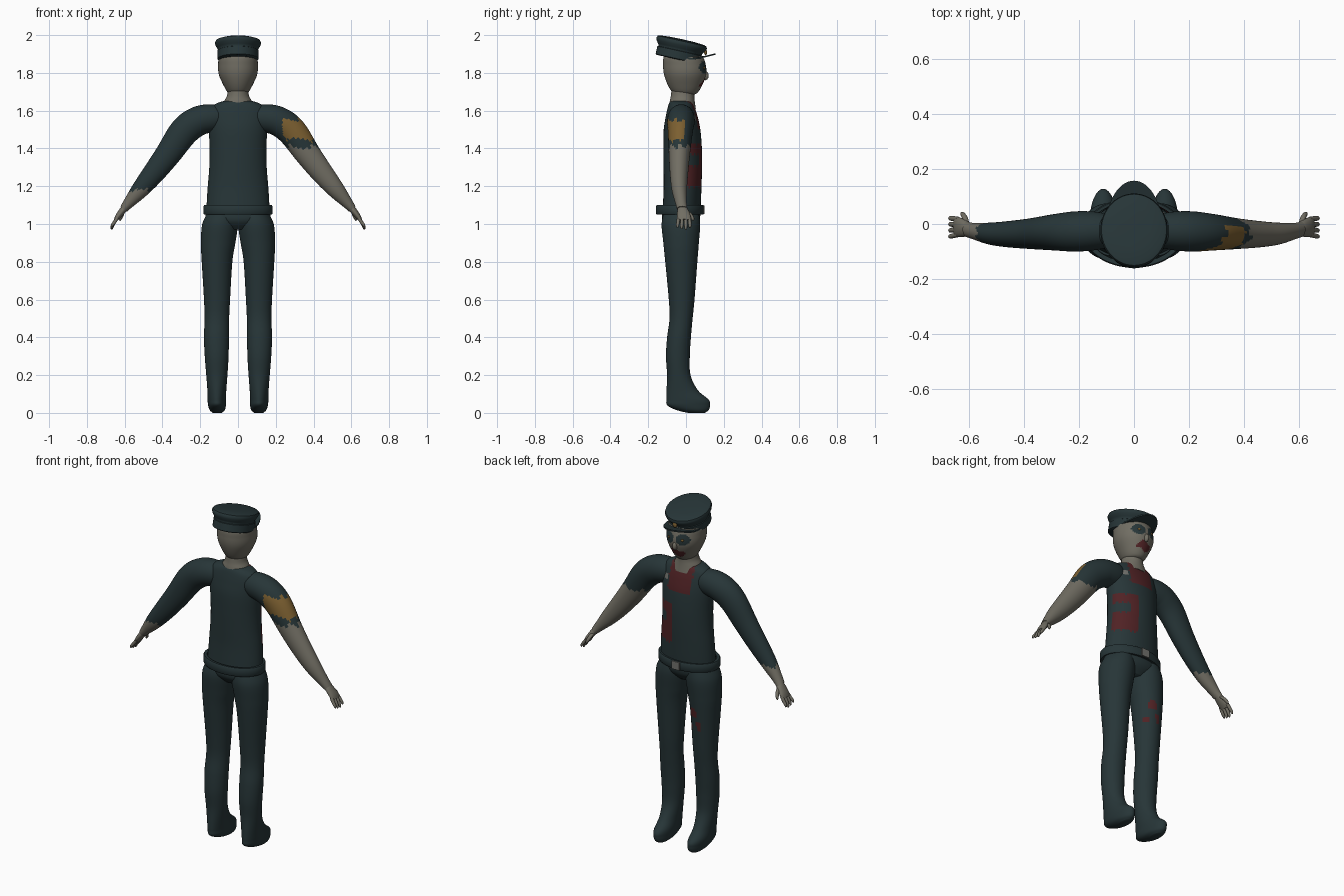
import bpy, bmesh, math
from mathutils import Vector, Matrix

if "Cube" in bpy.data.objects:
    bpy.data.objects.remove(bpy.data.objects["Cube"])

# ---- flat colours (linear) ----
def mat(name, r, g, b):
    m = bpy.data.materials.new(name)
    m.diffuse_color = (r, g, b, 1)
    m.use_nodes = True
    m.node_tree.nodes["Principled BSDF"].inputs["Base Color"].default_value = m.diffuse_color
    return m

CLOTH, SKIN, RED, GOLD, GREY = range(5)
MATS = [mat("uniform_teal", .020, .036, .039), mat("pale_skin", .165, .155, .125),
        mat("stain_red", .080, .016, .018), mat("dull_gold", .20, .115, .030),
        mat("buckle_grey", .17, .17, .155)]


def finish(bm, name, color=CLOTH, angle=50):
    """Turn a bmesh into a smooth object; color is an index or a rule on face centres."""
    bmesh.ops.recalc_face_normals(bm, faces=bm.faces)
    for f in bm.faces:
        f.material_index = color(f.calc_center_median()) if callable(color) else color
    me = bpy.data.meshes.new(name)
    bm.to_mesh(me)
    bm.free()
    for m in MATS:
        me.materials.append(m)
    ob = bpy.data.objects.new(name, me)
    bpy.context.collection.objects.link(ob)
    bpy.ops.object.select_all(action='DESELECT')
    ob.select_set(True)
    bpy.context.view_layer.objects.active = ob
    bpy.ops.object.shade_smooth_by_angle(angle=math.radians(angle))
    return ob


def spline(keys, n):
    """Catmull-Rom through tuples, n steps between neighbours."""
    out = []
    for i in range(len(keys) - 1):
        p0, p1, p2, p3 = (keys[max(0, min(len(keys) - 1, i + k))] for k in (-1, 0, 1, 2))
        for s in range(n):
            t = s / n
            out.append([.5 * (2 * b + (c - a) * t + (2 * a - 5 * b + 4 * c - d) * t * t
                              + (3 * b - a - 3 * c + d) * t ** 3)
                        for a, b, c, d in zip(p0, p1, p2, p3)])
    out.append(list(keys[-1]))
    return out


def skin_rings(bm, rings, caps=True):
    vs = [[bm.verts.new(p) for p in r] for r in rings]
    n = len(vs[0])
    for a, b in zip(vs, vs[1:]):
        for j in range(n):
            bm.faces.new((a[j], a[(j + 1) % n], b[(j + 1) % n], b[j]))
    if caps:
        bm.faces.new(vs[0])
        bm.faces.new(vs[-1])


def loft(name, keys, seg=40, n=6, color=CLOTH, follow=False):
    """Keys are (x, y, z, half width, half depth); follow turns rings along the path."""
    ks = spline(keys, n)
    rings = []
    for i, (x, y, z, a, b) in enumerate(ks):
        c, u = Vector((x, y, z)), Vector((1, 0, 0))
        if follow:
            d = Vector(ks[min(i + 1, len(ks) - 1)][:3]) - Vector(ks[max(i - 1, 0)][:3])
            u = Vector((d.z, 0, -d.x)).normalized()
        rings.append([c + u * a * math.cos(q) + Vector((0, b * math.sin(q), 0))
                      for q in (2 * math.pi * j / seg for j in range(seg))])
    bm = bmesh.new()
    skin_rings(bm, rings)
    return finish(bm, name, color)


def blob(name, loc, size, color):
    bm = bmesh.new()
    bmesh.ops.create_uvsphere(bm, u_segments=16, v_segments=10, radius=1)
    bmesh.ops.transform(bm, verts=bm.verts,
                        matrix=Matrix.Translation(loc) @ Matrix.Diagonal((*size, 1)))
    return finish(bm, name, color)


def inside(a, b, ca, cb, ra, rb):
    return ((a - ca) / ra) ** 2 + ((b - cb) / rb) ** 2 < 1


# ---- torso with stains and a chest badge ----
def torso_color(c):
    if c.y > -.01:
        jag = .006 * math.sin(c.z * 190) + .004 * math.sin(c.x * 260)
        if abs(c.x + jag) < .075 and c.z > 1.50 + jag:
            return RED
        if .085 < c.x < .115 and 1.545 < c.z < 1.58:
            return GREY
        if c.x > .035 + jag and c.y > .0 and 1.20 < c.z + jag < 1.42:
            if not (1.31 < c.z + jag < 1.37 and c.x > .08):
                return RED
    return CLOTH

loft("torso", [(0, -.027, .97, .08, .06), (0, -.027, 1.02, .165, .098), (0, -.022, 1.1, .166, .1),
               (0, -.018, 1.2, .160, .1), (0, -.017, 1.3, .152, .102), (0, -.018, 1.4, .15, .102),
               (0, -.021, 1.5, .155, .097), (0, -.023, 1.57, .158, .084),
               (0, -.025, 1.615, .145, .072), (0, -.025, 1.64, .11, .064),
               (0, -.025, 1.652, .07, .055)], seg=80, n=8, color=torso_color)

# ---- neck and head ----
loft("neck", [(0, -.02, 1.61, .095, .072), (0, -.02, 1.65, .074, .066),
              (0, -.018, 1.68, .058, .062), (0, -.015, 1.73, .05, .06)], color=SKIN)

def head_color(c):
    if c.y > .02:
        if inside(abs(c.x), c.z, .042, 1.828, .036, .032):
            return CLOTH
        if inside(c.x, c.z, 0, 1.742 + .006 * math.sin(c.x * 90), .045, .023):
            return RED
    return SKIN

loft("head", [(0, 0, 1.684, .03, .04), (0, -.004, 1.696, .054, .066), (0, -.005, 1.735, .077, .091),
              (0, -.005, 1.79, .101, .111), (0, -.008, 1.84, .105, .113),
              (0, -.015, 1.89, .097, .1), (0, -.02, 1.92, .05, .05)],
     seg=72, n=8, color=head_color)
blob("nose", (0, .102, 1.785), (.014, .018, .024), SKIN)
for s, side in ((1, "right"), (-1, "left")):
    blob(f"eye_{side}", (s * .042, .094, 1.826), (.009, .008, .008), GOLD)

# ---- cap: tilted elliptical lathe, peak and badge ----
TILT = Matrix.Translation((0, -.02, 1.972)) @ Matrix.Rotation(math.radians(-12.5), 4, 'X')
profile = [(.01, .006), (.06, .005), (.105, .001), (.118, -.004), (.122, -.014), (.119, -.027),
           (.110, -.042), (.105, -.050), (.105, -.056), (.109, -.058), (.109, -.100),
           (.104, -.104), (.02, -.104)]
bm = bmesh.new()
skin_rings(bm, [[TILT @ Vector((r * math.cos(q), r * 1.12 * math.sin(q), h))
                 for q in (2 * math.pi * j / 64 for j in range(64))] for r, h in profile])
finish(bm, "cap", CLOTH, 40)

bm = bmesh.new()
rings = []
for j in range(33):
    q = math.pi * j / 32
    inner = Vector((.098 * math.cos(q), -.02 + .105 * math.sin(q), 0))
    outer = Vector((.102 * math.cos(q), -.015 + .172 * math.sin(q), 0))
    ring = []
    for p, dz in ((inner, 0), (outer, 0), (outer, .008), (inner, .008)):
        ring.append(Vector((p.x, p.y, 1.872 + max(0, p.y - .06) * .25 + dz)))
    rings.append(ring)
skin_rings(bm, rings)
finish(bm, "cap_peak", CLOTH, 40)
blob("cap_badge", TILT @ Vector((0, .134, -.034)), (.014, .008, .016), GOLD)

# ---- belt and buckle ----
bm = bmesh.new()
belt = [(-.02, 1.052), (-.004, 1.05), (0, 1.056), (0, 1.094), (-.004, 1.1), (-.02, 1.098)]
skin_rings(bm, [[(( .183 + o) * math.cos(q), -.032 + (.127 + o) * math.sin(q), z)
                 for q in (2 * math.pi * j / 64 for j in range(64))]
                for o, z in belt + belt[:1]], caps=False)
finish(bm, "belt", CLOTH, 40)
bm = bmesh.new()
bmesh.ops.create_cube(bm, size=1)
bmesh.ops.transform(bm, verts=bm.verts, matrix=Matrix.Translation((0, .095, 1.075))
                    @ Matrix.Diagonal((.05, .008, .046, 1)))
finish(bm, "buckle", GREY)


# ---- arms: long sleeve on one side, torn sleeve with a gold patch on the other ----
def arm_color(c):
    jag = .008 * math.sin(c.y * 150) + .005 * math.sin(c.x * 230)
    if c.x < 0:
        return CLOTH if c.z > 1.175 + jag else SKIN
    if c.z < 1.41 + jag:
        return SKIN
    if c.y < -.008 and 1.445 < c.z + jag < 1.55 and c.x > .245 + jag:
        return GOLD
    return CLOTH


def leg_color(c):
    if c.x < 0 and c.y > -.02:
        for x, z, r in ((-.085, .80, .024), (-.12, .73, .017), (-.06, .71, .016)):
            if inside(c.x, c.z, x, z, r, r * 1.2):
                return RED
    return CLOTH

for s, side in ((1, "right"), (-1, "left")):
    def mirror(keys):
        return [(s * k[0], *k[1:]) for k in keys]

    loft(f"arm_{side}", mirror([(.06, -.025, 1.57, .05, .05), (.13, -.025, 1.562, .072, .068),
                                (.21, -.027, 1.545, .078, .073), (.285, -.03, 1.49, .078, .066),
                                (.37, -.035, 1.37, .068, .056), (.45, -.037, 1.265, .058, .048),
                                (.52, -.035, 1.18, .046, .04), (.58, -.026, 1.11, .029, .03),
                                (.605, -.02, 1.08, .022, .028)]),
         seg=48, n=9, color=arm_color, follow=True)
    # palm, four fingers and a thumb
    loft(f"palm_{side}", mirror([(.595, -.02, 1.09, .018, .022), (.612, -.016, 1.07, .018, .03),
                                 (.635, -.011, 1.04, .015, .036), (.648, -.01, 1.02, .010, .034)]),
         seg=20, n=4, color=SKIN, follow=True)
    for i in range(4):
        y = -.039 + .019 * i
        drop = (.008, 0, -.004, .006)[i]
        loft(f"finger_{i + 1}_{side}",
             mirror([(.638, y, 1.033, .009, .009), (.657, y * 1.1, 1.005, .009, .009),
                     (.667, y * 1.15, .985 + drop, .007, .008),
                     (.670, y * 1.15, .974 + drop, .003, .004)]),
             seg=12, n=3, color=SKIN, follow=True)
    loft(f"thumb_{side}", mirror([(.606, .0, 1.072, .010, .010), (.613, .022, 1.052, .010, .011),
                                  (.622, .035, 1.03, .008, .009), (.626, .038, 1.018, .003, .004)]),
         seg=12, n=3, color=SKIN, follow=True)

    # trouser leg running into the boot
    loft(f"leg_{side}", mirror([(.085, -.025, 1.07, .07, .09), (.095, -.027, 1.0, .094, .102),
                                (.105, -.026, .9, .091, .094), (.111, -.025, .8, .081, .085),
                                (.111, -.023, .6, .069, .068), (.112, -.026, .5, .065, .061),
                                (.114, -.037, .4, .066, .063), (.113, -.043, .3, .063, .063),
                                (.112, -.038, .2, .056, .062), (.112, -.020, .12, .050, .083),
                                (.112, .008, .07, .049, .112), (.111, .014, .04, .047, .113),
                                (.110, .035, .015, .040, .085), (.110, .055, 0, .024, .045)]),
         seg=48, n=8, color=leg_color)
